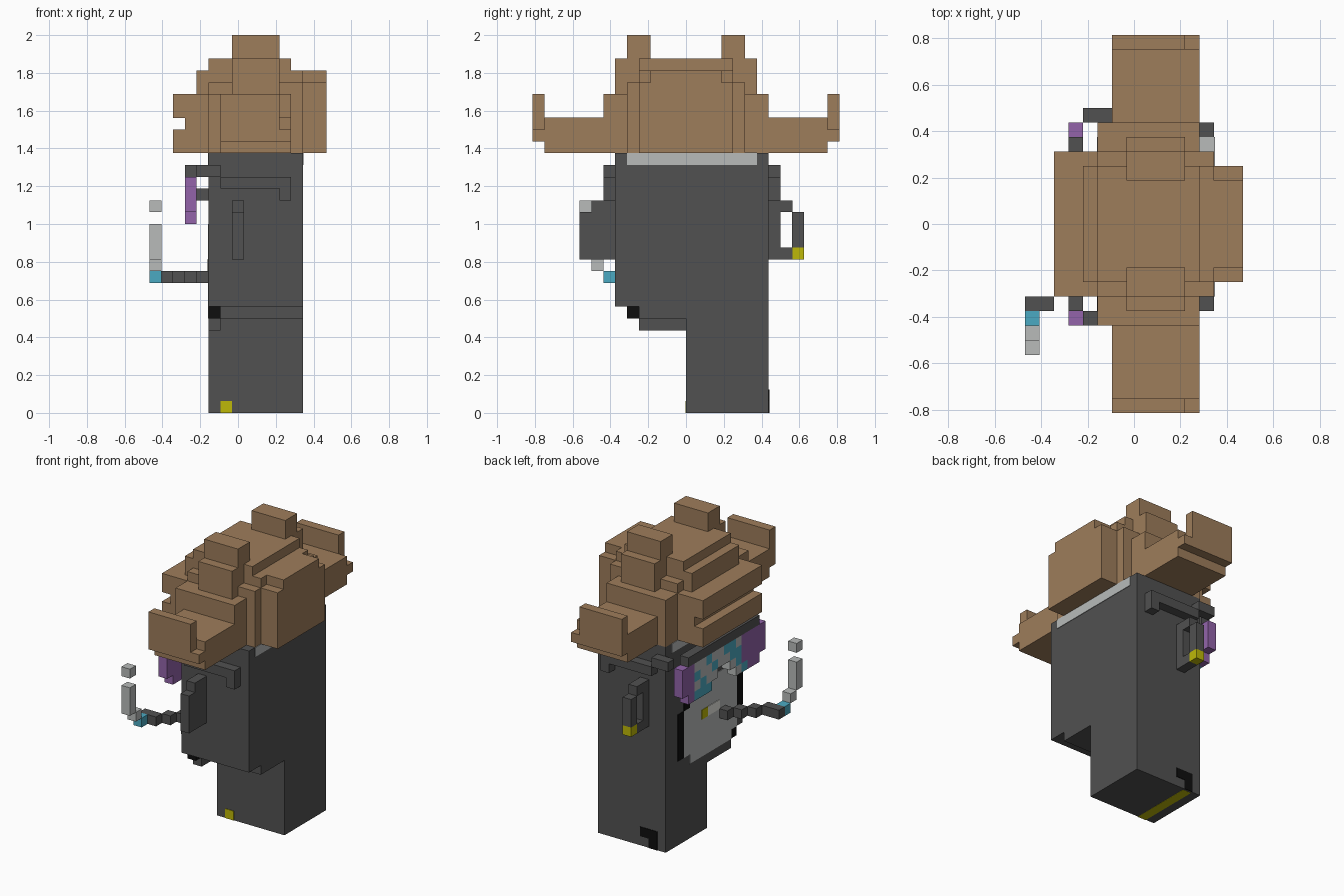
import bpy, bmesh

cube = bpy.data.objects.get("Cube")
if cube:
    bpy.data.objects.remove(cube)

U = 1 / 16  # one block


def linear(c):
    c /= 255
    return c / 12.92 if c <= 0.04045 else ((c + 0.055) / 1.055) ** 2.4


def material(name, rgb):
    m = bpy.data.materials.new(name)
    col = [linear(c) for c in rgb] + [1]
    m.diffuse_color = col
    m.use_nodes = True
    m.node_tree.nodes["Principled BSDF"].inputs["Base Color"].default_value = col
    return m


BROWN = material("hat brown", (158, 125, 91))
DARK = material("dark grey", (81, 81, 81))
LIGHT = material("light grey", (184, 187, 186))
PURPLE = material("purple", (147, 100, 170))
TEAL = material("teal", (75, 170, 194))
YELLOW = material("gold yellow", (190, 185, 8))
BLACK = material("black", (14, 14, 14))
WHITE = material("tooth white", (232, 232, 226))


def build(name, *groups):
    """Each group is (material, boxes); a box is x0, x1, y0, y1, z0, z1 in blocks."""
    bm = bmesh.new()
    mesh = bpy.data.meshes.new(name)
    for idx, (mat, boxes) in enumerate(groups):
        mesh.materials.append(mat)
        for x0, x1, y0, y1, z0, z1 in boxes:
            verts = bmesh.ops.create_cube(bm, size=1)["verts"]
            for v in verts:
                v.co.x = (x0 + (v.co.x + 0.5) * (x1 - x0)) * U
                v.co.y = (y0 + (v.co.y + 0.5) * (y1 - y0)) * U
                v.co.z = (z0 + (v.co.z + 0.5) * (z1 - z0)) * U
            for f in {f for v in verts for f in v.link_faces}:
                f.material_index = idx
    bm.to_mesh(mesh)
    bm.free()
    ob = bpy.data.objects.new(name, mesh)
    bpy.context.collection.objects.link(ob)
    return ob


# Head, jaw and neck
build("head", (DARK, [(-2.5, 5.5, -6, 7, 9, 22)]))
build("jaw", (DARK, [(-1.5, 5.5, -4, 0, 8, 9), (-2.5, -1.5, -4, 0, 7, 9)]),
      (BLACK, [(-2.5, -1.5, -5, -4, 8, 9)]))
build("neck", (DARK, [(-2.5, 5.5, 0, 7, 0, 9)]))

# Pale band under the hat: thin skin on the two long sides and the open top corner
T = 0.06
build("head_band", (LIGHT, [(5.5, 5.5 + T, -5, 6, 21, 22),
                            (-2.5 - T, -2.5, -5, 6, 21, 22),
                            (4.5, 5.5, 5, 6, 22, 22 + T)]))

# Painted face on the -x side
F0, F1, F2 = -2.5 - T, -2.5, -2.5 - 2 * T
build("face_patch", (LIGHT, [(F0, F1, -5, 4, 9, 14), (F0, F1, -5, 3, 14, 16),
                             (F0, F1, -4, 3, 8, 9)]))
build("face_outline", (BLACK, [(F0, F1, 4, 5, 9, 14), (F0, F1, 3, 4, 14, 15),
                               (F0, F1, -6, -5, 11, 15)]))
build("teeth", (WHITE, [(F2, F1, -2, 0, 12, 13)]), (YELLOW, [(F2, F1, 0, 1, 12, 13)]))

# Painted marks at the foot of the neck
build("base_stripe", (YELLOW, [(-1.5, -0.5, -T, 0, 0, 1), (-1.5, -0.5, 0, 6.8, -T / 4, 0)]))
build("base_mark", (BLACK, [(-1.5, -0.5, 7, 7 + T, 0, 2), (-0.5, 0.5, 7, 7 + T, 1, 2)]))

# Ears: one solid, one ring with a gold stud
build("ear_front", (DARK, [(-0.5, 0.5, -9, -6, 13, 17), (-0.5, 0.5, -8, -6, 17, 18)]))
build("ear_back", (DARK, [(-0.5, 0.5, 7, 8, 13, 18), (-0.5, 0.5, 8, 9, 17, 18),
                          (-0.5, 0.5, 9, 10, 14, 17), (-0.5, 0.5, 8, 9, 13, 14)]),
      (YELLOW, [(-0.5, 0.5, 9, 10, 13, 14)]))

# Glasses: side arms
for side, y in (("front", -7), ("back", 7)):
    build("glasses_arm_" + side, (DARK, [(-3.5, -1.5, y, y + 1, 20, 21),
                                         (-1.5, 3.5, y, y + 1, 19, 20),
                                         (3.5, 4.5, y, y + 1, 18, 20)]))
build("glasses_bridge", (DARK, [(-4.5, -3.5, -6, 6, 20, 21), (-3.5, -2.5, -1, 1, 18, 19)]))

# Glasses: block lenses with diagonal colour bands
bands = {PURPLE: [], TEAL: [], LIGHT: []}
spans = {19: (0, 6), 18: (0, 6), 17: (0, 5), 16: (1, 4)}  # columns from the outer edge
for z, (a, b) in spans.items():
    for c in range(a, b + 1):
        # lens towards +y
        d = c + (z - 18)
        mat = PURPLE if c < 2 else TEAL if d in (2, 5) or z == 16 else LIGHT
        bands[mat].append((-4.5, -3.5, 6 - c, 7 - c, z, z + 1))
        # lens towards -y
        d = c - (z - 18)
        mat = PURPLE if c < 4 and d < 5 else TEAL if d in (4, 5) else LIGHT
        bands[mat].append((-4.5, -3.5, -7 + c, -6 + c, z, z + 1))
build("glasses_lenses", *bands.items())

# Cigarette stepping out of the mouth, with glowing tip and smoke
build("cigarette", (DARK, [(-3.5, -2.5, -3, -2, 11, 12), (-4.5, -3.5, -4, -3, 11, 12),
                           (-5.5, -4.5, -5, -4, 11, 12), (-7.5, -5.5, -6, -5, 11, 12)]),
      (TEAL, [(-7.5, -6.5, -7, -6, 11, 12)]))
build("smoke", (LIGHT, [(-7.5, -6.5, -8, -7, 12, 13), (-7.5, -6.5, -9, -8, 13, 16),
                        (-7.5, -6.5, -9, -8, 17, 18)]))

# Hat crown: stacked blocks with a grooved -x end and a slab on the +x end
build("hat_crown", (BROWN, [
    (-2.5, 5.5, -5, 5, 22, 28),
    (-2.5, 4.5, -4, 4, 28, 30),
    (-3.5, 5.5, -4, 4, 27, 29),
    (-2.5, 4.5, -7, 7, 22, 27)]))
build("hat_end_ridges", (BROWN, [(-5.5, -2.5, -5, 5, 22, 24), (-4.5, -2.5, -5, 5, 24, 25),
                                 (-5.5, -2.5, -5, 5, 25, 27)]))
build("hat_end_slab", (BROWN, [(5.5, 7.5, -4, 4, 22, 28), (5.5, 7.5, -3, 3, 28, 29)]))

# Hat brim wings and top knobs, one pair per side
for side, s in (("front", -1), ("back", 1)):
    def span(a, b):
        return (a, b) if s > 0 else (-b, -a)
    build("hat_brim_" + side, (BROWN, [(-1.5, 4.5, *span(7, 12), 22, 25),
                                       (-1.5, 3.5, *span(12, 13), 23, 27),
                                       (3.5, 4.5, *span(12, 13), 23, 24)]))
    build("hat_knob_" + side, (BROWN, [(-0.5, 3.5, *span(3, 5), 28, 32),
                                       (-0.5, 3.5, *span(5, 6), 27, 30)]))
